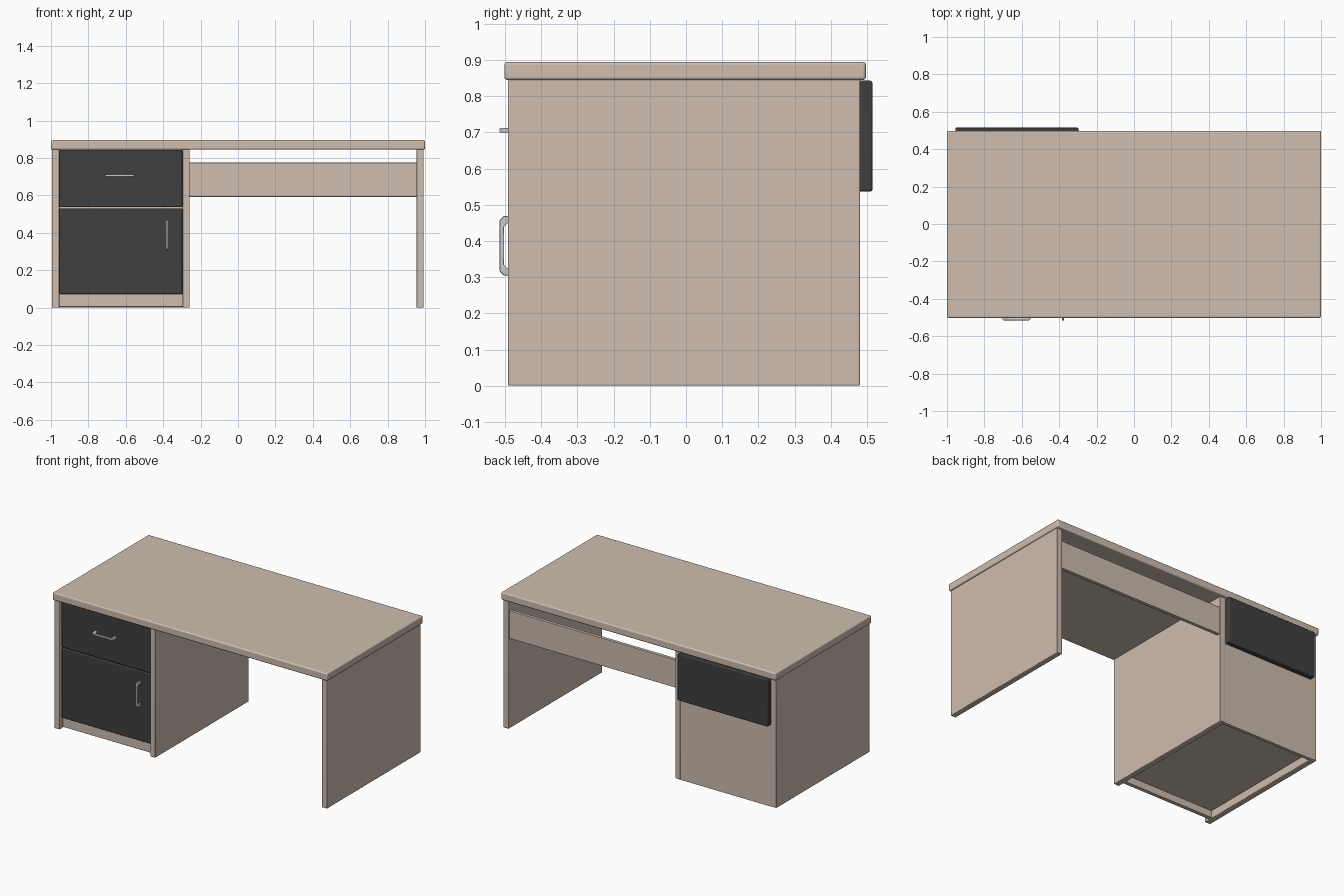
import bpy, bmesh, math

if "Cube" in bpy.data.objects:
    bpy.data.objects.remove(bpy.data.objects["Cube"])


def material(name, color):
    m = bpy.data.materials.new(name)
    m.diffuse_color = (*color, 1)
    m.use_nodes = True
    m.node_tree.nodes["Principled BSDF"].inputs["Base Color"].default_value = m.diffuse_color
    return m


wood = material("wood", (0.62, 0.51, 0.43))
dark = material("dark_laminate", (0.05, 0.05, 0.052))
metal = material("metal", (0.6, 0.6, 0.6))


def finish(obj, mat, bevel, segments=3):
    obj.data.materials.append(mat)
    if bevel:
        mod = obj.modifiers.new("bevel", 'BEVEL')
        mod.width = bevel
        mod.segments = segments
    bpy.ops.object.select_all(action='DESELECT')
    obj.select_set(True)
    bpy.context.view_layer.objects.active = obj
    bpy.ops.object.shade_smooth_by_angle(angle=math.radians(35))


def board(name, x, y, z, mat=wood, bevel=0.004):
    """Box given as (min, max) ranges on each axis."""
    bpy.ops.mesh.primitive_cube_add(size=1)
    obj = bpy.context.object
    obj.name = name
    for v in obj.data.vertices:
        v.co = [r[0] if c < 0 else r[1] for c, r in zip(v.co, (x, y, z))]
    finish(obj, mat, bevel)
    return obj


def handle(name, center, length, vertical):
    """Flat U-shaped pull with chamfered corners, extruded across its width."""
    h, t, out, base, w = length / 2, 0.012, -0.515, -0.465, 0.006
    outline = [(-h, base), (-h, out + 0.012), (-h + 0.012, out), (h - 0.012, out),
               (h, out + 0.012), (h, base), (h - 0.02, base), (h - 0.02, out + 0.022),
               (h - 0.03, out + t), (-h + 0.03, out + t), (-h + 0.02, out + 0.022),
               (-h + 0.02, base)]
    bm = bmesh.new()

    def place(a, y, s):
        return (center[0] + s, y, center[1] + a) if vertical else (center[0] + a, y, center[1] + s)

    face = bm.faces.new([bm.verts.new(place(a, y, -w)) for a, y in outline])
    geo = bmesh.ops.extrude_face_region(bm, geom=[face])["geom"]
    shift = (2 * w, 0, 0) if vertical else (0, 0, 2 * w)
    bmesh.ops.translate(bm, vec=shift, verts=[g for g in geo if isinstance(g, bmesh.types.BMVert)])
    bmesh.ops.recalc_face_normals(bm, faces=bm.faces)
    mesh = bpy.data.meshes.new(name)
    bm.to_mesh(mesh)
    bm.free()
    obj = bpy.data.objects.new(name, mesh)
    bpy.context.collection.objects.link(obj)
    finish(obj, metal, 0.002, 2)


# Worktop
board("desk_top", (-1, 1), (-0.502, 0.497), (0.845, 0.895), bevel=0.008)

# Upright side panels
for name, x in (("left_panel", (-0.995, -0.955)), ("middle_panel", (-0.296, -0.258)),
                ("right_panel", (0.955, 0.993))):
    board(name, x, (-0.492, 0.481), (0, 0.846))

# Modesty panel across the knee space
board("modesty_panel", (-0.26, 0.957), (0.45, 0.472), (0.592, 0.775), bevel=0.002)

# Cabinet carcass
inner = (-0.957, -0.294)
board("cabinet_back", inner, (0.46, 0.48), (0, 0.846), bevel=0)
board("cabinet_floor", inner, (-0.45, 0.462), (0.05, 0.07), bevel=0)
board("cabinet_plinth", inner, (-0.455, -0.43), (0.004, 0.07), bevel=0.002)

# Drawer runs right through the back; door fills the opening below
board("drawer", (-0.954, -0.298), (-0.474, 0.515), (0.537, 0.843), dark, 0.005)
board("door", (-0.954, -0.298), (-0.474, -0.44), (0.072, 0.531), dark, 0.005)

# Pulls
handle("drawer_handle", (-0.63, 0.706), 0.16, False)
handle("door_handle", (-0.38, 0.387), 0.165, True)
